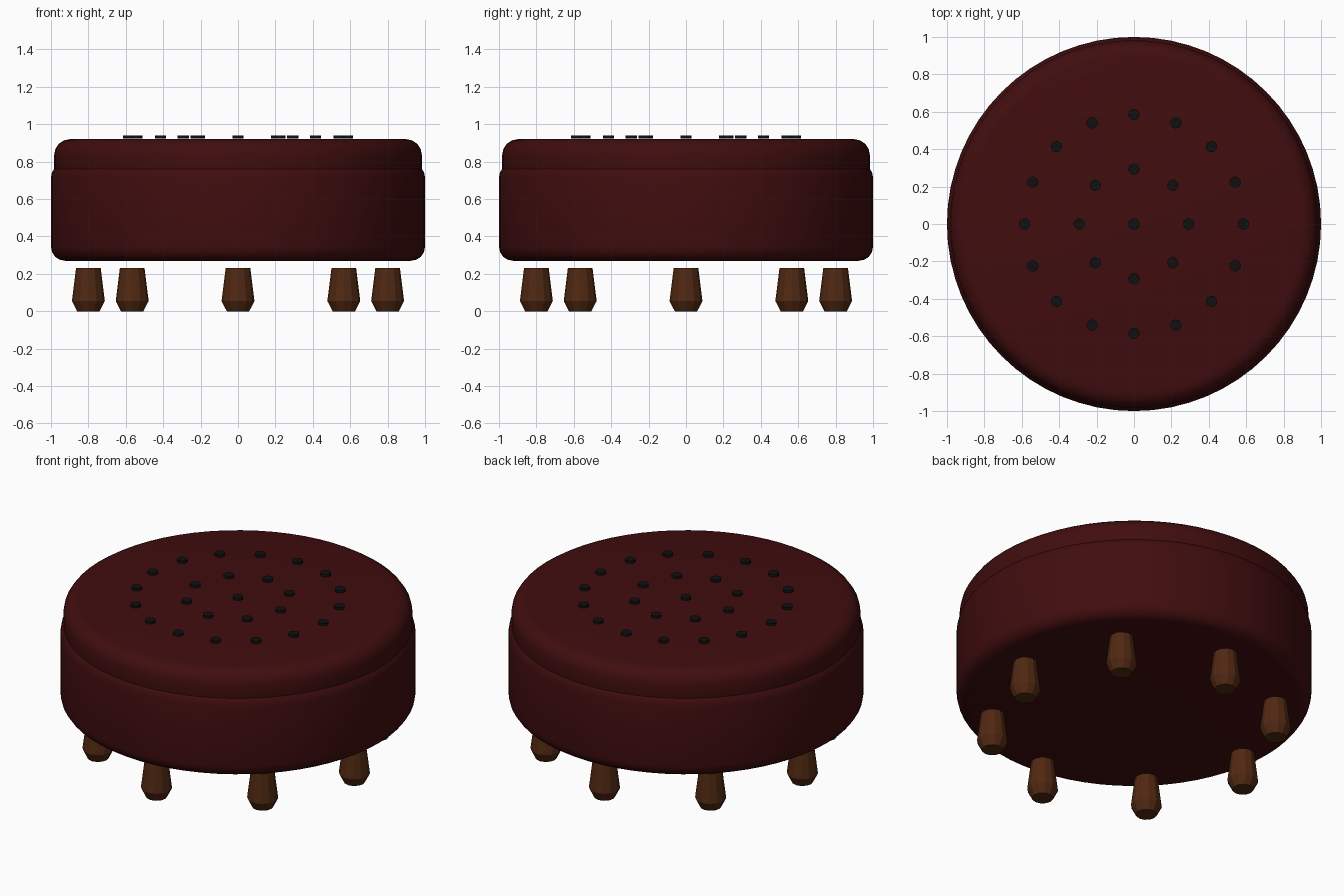
import bpy, bmesh
from math import sin, cos, pi, radians
from mathutils import Matrix, Vector

cube = bpy.data.objects.get("Cube")
if cube:
    bpy.data.objects.remove(cube, do_unlink=True)


def make_material(name, color):
    mat = bpy.data.materials.new(name)
    mat.use_nodes = True
    mat.diffuse_color = (*color, 1)
    mat.node_tree.nodes["Principled BSDF"].inputs["Base Color"].default_value = (*color, 1)
    return mat


red = make_material("dark red upholstery", (0.052, 0.004, 0.0045))
wood = make_material("brown wood", (0.08, 0.021, 0.006))
black = make_material("black button", (0.005, 0.005, 0.005))


def turned(name, profile, sides, mat, location=(0, 0, 0), smooth_angle=None):
    """Solid of revolution from (radius, height) points, capped at both ends."""
    bm = bmesh.new()
    rings = [[bm.verts.new((r * cos(2 * pi * i / sides), r * sin(2 * pi * i / sides), z))
              for i in range(sides)] for r, z in profile]
    for low, high in zip(rings, rings[1:]):
        for i in range(sides):
            j = (i + 1) % sides
            bm.faces.new((low[i], low[j], high[j], high[i]))
    bm.faces.new(rings[0][::-1])
    bm.faces.new(rings[-1])
    mesh = bpy.data.meshes.new(name)
    bm.to_mesh(mesh)
    bm.free()
    mesh.materials.append(mat)
    obj = bpy.data.objects.new(name, mesh)
    obj.location = location
    bpy.context.collection.objects.link(obj)
    if smooth_angle:
        bpy.ops.object.select_all(action="DESELECT")
        obj.select_set(True)
        bpy.context.view_layer.objects.active = obj
        bpy.ops.object.shade_smooth_by_angle(angle=radians(smooth_angle))
    return obj


def rounded_drum(radius, bottom, top, bevel, steps=4):
    """Profile of a cylinder with rounded rims."""
    arc = [(radius - bevel + bevel * cos(a), bevel * sin(a))
           for a in (pi / 2 * k / steps for k in range(steps + 1))]
    return ([(r, bottom + bevel - h) for r, h in reversed(arc)]
            + [(r, top - bevel + h) for r, h in arc])


def ring_points(radius, count):
    return [(radius * cos(2 * pi * i / count), radius * sin(2 * pi * i / count))
            for i in range(count)]


# Upholstered body and top cushion
turned("base_drum", rounded_drum(1.0, 0.27, 0.79, 0.075), 64, red, smooth_angle=40)
turned("seat_cushion", rounded_drum(0.983, 0.67, 0.92, 0.085), 64, red, smooth_angle=40)

# Tufting buttons in two rings around a centre one
button_profile = [(0.03, 0.0), (0.03, 0.015)]
spots = [(0, 0)] + ring_points(0.293, 8) + ring_points(0.585, 16)
for x, y in spots:
    turned("tuft_button", button_profile, 16, black, (x, y, 0.924), smooth_angle=40)

# Tapered feet
foot_profile = [(0.06, 0.0), (0.088, 0.055), (0.066, 0.23)]
for x, y in ring_points(0.8, 8):
    turned("foot", foot_profile, 12, wood, (x, y, 0), smooth_angle=20)
